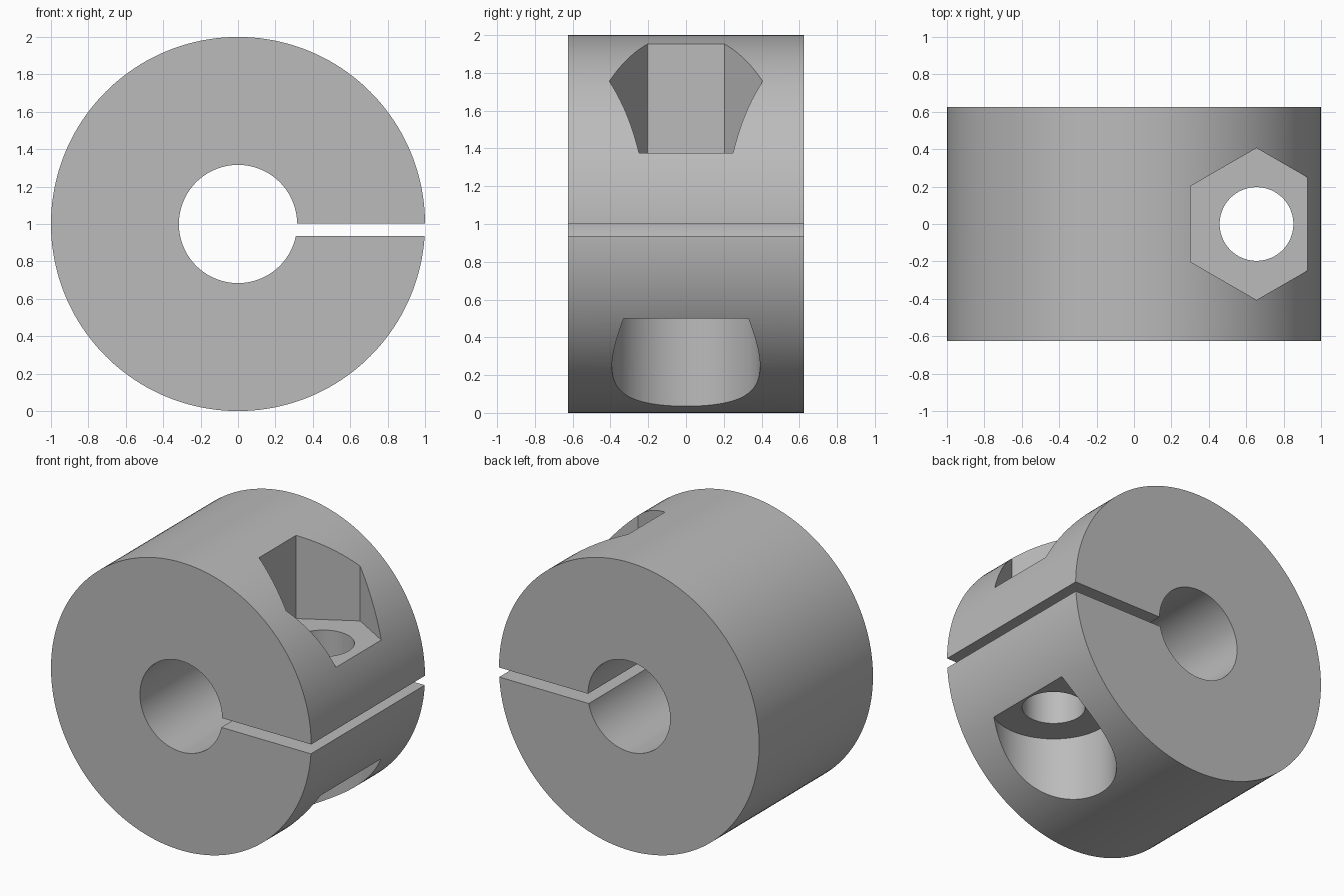
import bpy
import math

cube = bpy.data.objects.get("Cube")
if cube:
    bpy.data.objects.remove(cube, do_unlink=True)

BOLT_X = 0.655

steel = bpy.data.materials.new("plain grey")
steel.use_nodes = True
grey = (0.5, 0.5, 0.5, 1)
steel.diffuse_color = grey
steel.node_tree.nodes["Principled BSDF"].inputs["Base Color"].default_value = grey


def cylinder(name, radius, depth, location, rotation=(0, 0, 0), sides=128):
    bpy.ops.mesh.primitive_cylinder_add(vertices=sides, radius=radius, depth=depth,
                                        location=location, rotation=rotation)
    ob = bpy.context.object
    ob.name = name
    ob.data.materials.append(steel)
    return ob


def upright(name, radius, bottom, top, sides=96):
    return cylinder(name, radius, top - bottom, (BOLT_X, 0, (bottom + top) / 2), sides=sides)


# Collar body lying along y
along_y = (math.pi / 2, 0, 0)
collar = cylinder("clamp_collar", 1, 1.25, (0, 0, 1), along_y, 160)

# Shaft bore, bolt hole, nut pocket and screw head counterbore
cutters = [
    cylinder("shaft_bore_cutter", 0.316, 2, (0, 0, 1), along_y),
    upright("bolt_hole_cutter", 0.197, -0.3, 2.3),
    upright("nut_pocket_cutter", 0.406, 1.375, 2.4, sides=6),
    upright("head_counterbore_cutter", 0.392, -0.4, 0.5),
]

# Clamping slot from the bore out through the right side
bpy.ops.mesh.primitive_cube_add(size=1, location=(0.7, 0, 0.97))
slot = bpy.context.object
slot.name = "clamp_slot_cutter"
slot.scale = (1.4, 2, 0.066)
slot.data.materials.append(steel)
cutters.append(slot)

bpy.ops.object.select_all(action="DESELECT")
collar.select_set(True)
bpy.context.view_layer.objects.active = collar
for cutter in cutters:
    mod = collar.modifiers.new(cutter.name, "BOOLEAN")
    mod.operation = "DIFFERENCE"
    mod.solver = "EXACT"
    mod.object = cutter
    bpy.ops.object.modifier_apply(modifier=mod.name)
    bpy.data.objects.remove(cutter, do_unlink=True)

bpy.ops.object.shade_smooth_by_angle(angle=math.radians(25))
